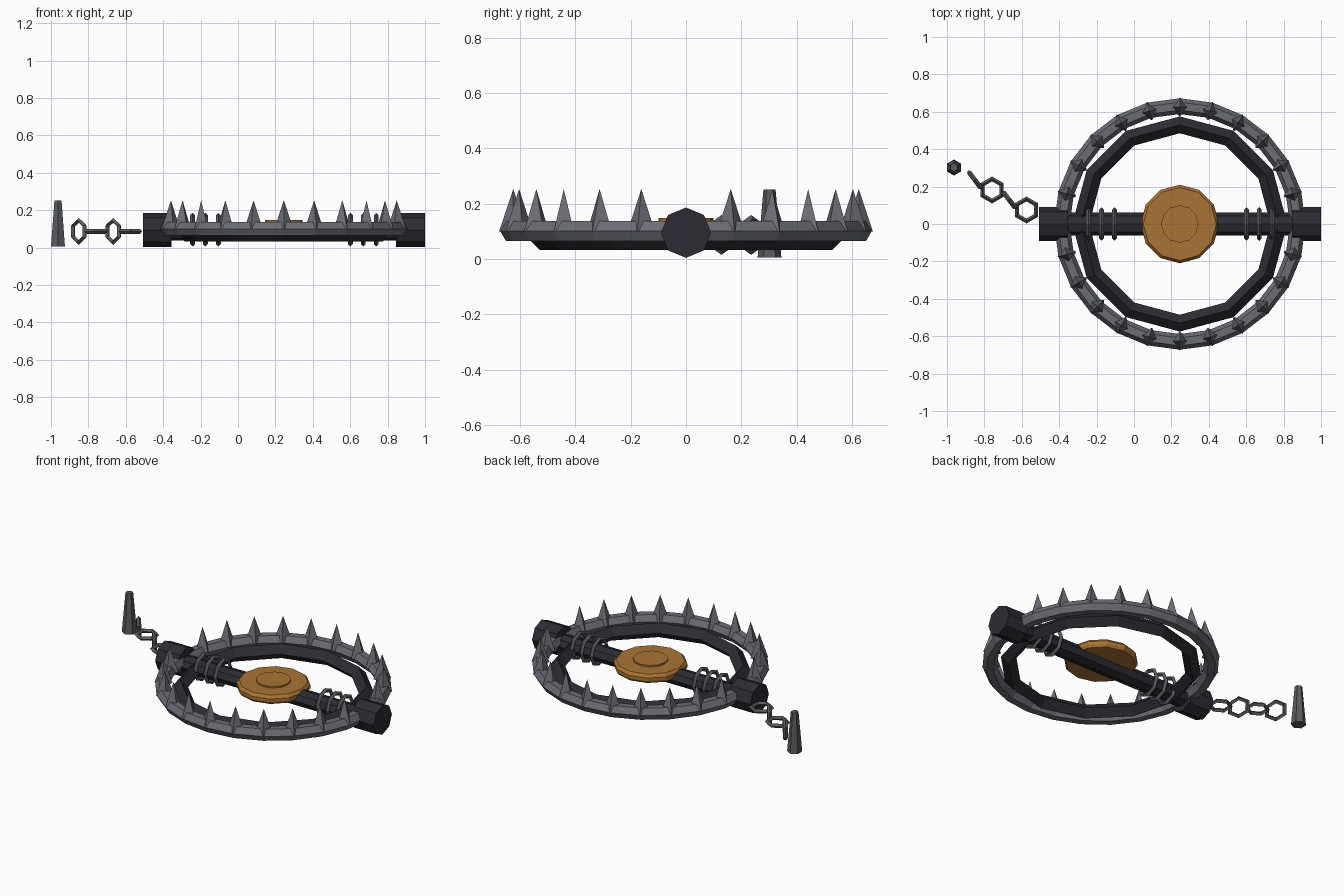
import bpy, bmesh, math
from mathutils import Matrix, Vector

if "Cube" in bpy.data.objects:
    bpy.data.objects.remove(bpy.data.objects["Cube"])

CX = 0.245          # centre of the trap in x


def material(name, rgb):
    m = bpy.data.materials.new(name)
    m.diffuse_color = (*rgb, 1)
    m.use_nodes = True
    m.node_tree.nodes["Principled BSDF"].inputs["Base Color"].default_value = m.diffuse_color
    return m


STEEL = material("steel_grey", (0.15, 0.153, 0.175))
DARK = material("dark_iron", (0.025, 0.025, 0.033))
CHAIN = material("chain_grey", (0.10, 0.105, 0.112))
BRASS = material("bronze_plate", (0.40, 0.175, 0.035))


def add_object(name, bm, mat, matrix=Matrix()):
    bmesh.ops.recalc_face_normals(bm, faces=bm.faces)
    mesh = bpy.data.meshes.new(name)
    bm.to_mesh(mesh)
    bm.free()
    mesh.materials.append(mat)
    ob = bpy.data.objects.new(name, mesh)
    ob.matrix_world = matrix
    bpy.context.collection.objects.link(ob)
    return ob


def lathe(name, profile, sides, mat, matrix=Matrix(), closed=False, start=0.0):
    """Revolve (radius, z) points around z; open profiles get end caps."""
    bm = bmesh.new()
    rings = []
    for i in range(sides):
        a = start + 2 * math.pi * i / sides
        rings.append([bm.verts.new((r * math.cos(a), r * math.sin(a), z)) for r, z in profile])
    n = len(profile)
    for i in range(sides):
        p, q = rings[i], rings[(i + 1) % sides]
        for j in range(n if closed else n - 1):
            k = (j + 1) % n
            bm.faces.new((p[j], q[j], q[k], p[k]))
    if not closed:
        bm.faces.new([r[0] for r in rings])
        bm.faces.new([r[-1] for r in rings])
    return add_object(name, bm, mat, matrix)


def torus(name, major, minor, sides, section, mat, matrix, start=0.0):
    prof = [(major + minor * math.cos(2 * math.pi * j / section),
             minor * math.sin(2 * math.pi * j / section)) for j in range(section)]
    return lathe(name, prof, sides, mat, matrix, True, start)


def at(x, y, z):
    return Matrix.Translation((x, y, z))


ALONG_X = Matrix.Rotation(math.pi / 2, 4, 'Y')

# toothed jaw ring and the lower base ring
torus("jaw_ring", 0.63, 0.042, 24, 6, STEEL, at(CX, 0, 0.101))
torus("base_ring", 0.53, 0.045, 12, 4, DARK, at(CX, 0, 0.078))

# teeth, leaving the two hinge positions empty
bm = bmesh.new()
for i in range(24):
    if i % 12 == 0:
        continue
    m = Matrix.Rotation(math.radians(15 * i), 4, 'Z') @ at(0.625, 0, 0.1765)
    bmesh.ops.create_cone(bm, cap_ends=True, segments=4, radius1=0.051, radius2=0,
                          depth=0.153, matrix=m)
add_object("teeth", bm, STEEL, at(CX, 0, 0))

# cross bar with a heavy block on each end
lathe("cross_bar", [(0.062, -0.62), (0.062, 0.62)], 8, DARK,
      at(CX, 0, 0.085) @ Matrix.Diagonal((1, 1, 0.77, 1)) @ ALONG_X)
for side, x in (("left", -0.432), ("right", 0.923)):
    lathe(side + "_end_block", [(0.091, -0.077), (0.091, 0.077)], 8, DARK,
          at(x, 0, 0.095) @ ALONG_X)

# spring coils on both halves of the bar
for side, x0 in (("left", -0.174), ("right", 0.67)):
    for i in range(3):
        torus(f"{side}_spring_coil_{i + 1}", 0.077, 0.013, 8, 4, CHAIN,
              at(x0 + (i - 1) * 0.069, 0, 0.096) @ ALONG_X)

# trigger plate with a raised centre
lathe("trigger_plate", [(0.2, 0.085), (0.21, 0.1), (0.21, 0.12), (0.195, 0.138)], 12,
      BRASS, at(CX, 0, 0))
lathe("trigger_button", [(0.1, 0.13), (0.1, 0.148)], 12, BRASS, at(CX, 0, 0))

# chain: links alternate between lying flat and standing upright
for i in range(4):
    m = at(-0.575 - 0.092 * i, 0.075 + 0.0535 * i, 0.087)
    if i % 2:
        m = m @ Matrix.Rotation(math.radians(-53), 4, 'Z') @ Matrix.Rotation(math.pi / 2, 4, 'X')
    torus(f"chain_link_{i + 1}", 0.059, 0.013, 6, 4, CHAIN, m, math.pi / 2)

# tapered ground stake
lathe("stake", [(0.043, 0.005), (0.022, 0.252)], 6, CHAIN,
      at(-0.9625, 0.302, 0), start=math.pi / 2)
